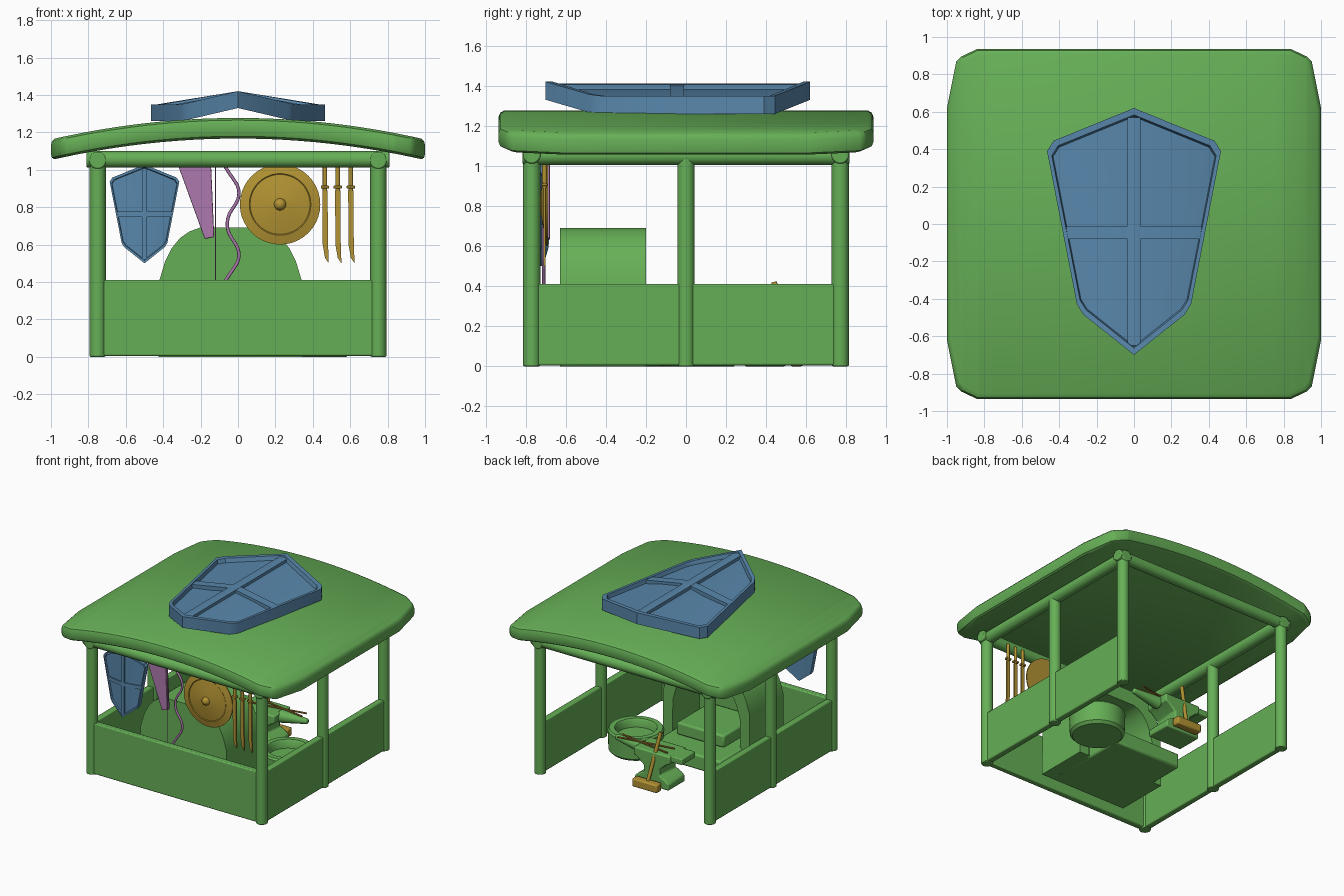
import bpy, bmesh, math
from mathutils import Vector, Matrix

if "Cube" in bpy.data.objects:
    bpy.data.objects.remove(bpy.data.objects["Cube"])


def material(name, rgb):
    m = bpy.data.materials.new(name)
    m.diffuse_color = (*rgb, 1)
    m.use_nodes = True
    m.node_tree.nodes["Principled BSDF"].inputs["Base Color"].default_value = m.diffuse_color
    return m


GREEN = material("green", (0.133, 0.428, 0.094))
BLUE = material("blue", (0.098, 0.243, 0.41))
GOLD = material("gold", (0.448, 0.292, 0.033))
PURPLE = material("purple", (0.417, 0.191, 0.417))
BROWN = material("brown", (0.32, 0.18, 0.03))


def finish(name, bm, mat, bevel=0, matrix=None):
    bmesh.ops.recalc_face_normals(bm, faces=bm.faces)
    me = bpy.data.meshes.new(name)
    bm.to_mesh(me)
    bm.free()
    ob = bpy.data.objects.new(name, me)
    bpy.context.collection.objects.link(ob)
    me.materials.append(mat)
    if matrix:
        ob.matrix_world = matrix
    if bevel:
        b = ob.modifiers.new("bevel", "BEVEL")
        b.width, b.segments, b.limit_method = bevel, 2, "ANGLE"
    return ob


def prism(name, pts, y0, y1, mat, bevel=0):
    """Outline in x, z pushed along y."""
    bm = bmesh.new()
    f = bm.faces.new([bm.verts.new((x, y0, z)) for x, z in pts])
    g = bmesh.ops.extrude_face_region(bm, geom=[f])["geom"]
    bmesh.ops.translate(bm, vec=(0, y1 - y0, 0), verts=[v for v in g if isinstance(v, bmesh.types.BMVert)])
    return finish(name, bm, mat, bevel)


def box(name, x0, x1, y0, y1, z0, z1, mat, bevel=0.008):
    return prism(name, [(x0, z0), (x1, z0), (x1, z1), (x0, z1)], y0, y1, mat, bevel)


def rod(name, a, b, r, mat, r2=None, sides=24, bevel=0):
    a, b = Vector(a), Vector(b)
    bm = bmesh.new()
    bmesh.ops.create_cone(bm, cap_ends=True, segments=sides, radius1=r, radius2=r if r2 is None else r2, depth=(b - a).length)
    q = (b - a).to_track_quat("Z", "Y").to_matrix().to_4x4()
    return finish(name, bm, mat, bevel, Matrix.Translation((a + b) / 2) @ q)


def lathe(name, profile, matrix, mat, n=40):
    bm = bmesh.new()
    vs = [bm.verts.new((r, 0, z)) for r, z in profile]
    es = [bm.edges.new(p) for p in zip(vs, vs[1:])]
    bmesh.ops.spin(bm, geom=vs + es, cent=(0, 0, 0), axis=(0, 0, 1), angle=2 * math.pi, steps=n)
    bmesh.ops.remove_doubles(bm, verts=bm.verts, dist=0.0005)
    return finish(name, bm, mat, 0, matrix)


def kite_shield(name, matrix):
    """Folded shield with raised rim and a raised cross."""
    half = [(0, .62), (.43, .445), (.465, .39), (.305, -.43), (.27, -.485), (0, -.70)]
    ring = half + [(-x, y) for x, y in half[-2:0:-1]]
    fold = lambda x: .07 * (1 - min(abs(x) / .3, 1))
    bm = bmesh.new()
    rings = []
    for s, z in ((1, 0), (1, .09), (.945, .09), (.93, .058)):
        rings.append([bm.verts.new((x * s, (y + .04) * s - .04, z + fold(x))) for x, y in ring])
    n = len(ring)
    for a, b in zip(rings, rings[1:]):
        for i in range(n):
            j = (i + 1) % n
            bm.faces.new((a[i], a[j], b[j], b[i]))
    for r in (rings[0], rings[-1]):
        bm.faces.new(r[:6])
        bm.faces.new(r[5:] + r[:1])
    finish(name, bm, BLUE, 0, matrix)
    for part, prof, y0, y1 in (
        ("upright", [(-.035, .10), (.035, .10), (.035, .145), (0, .152), (-.035, .145)], -.65, .57),
        ("crossbar", [(-.36, .03), (0, .11), (.36, .03), (.36, .085), (0, .15), (-.36, .085)], -.08, -.01),
    ):
        prism(f"{name}_{part}", prof, y0, y1, BLUE).matrix_world = matrix


# posts, beams and low walls
for sx in (-1, 1):
    for y in (-.77, 0, .77):
        rod("post", (sx * .75, y, 0), (sx * .75, y, 1.04), .043, GREEN, bevel=.006)
    rod("side_beam", (sx * .75, -.815, 1.05), (sx * .75, .815, 1.05), .046, GREEN, bevel=.008)
    rod("cross_beam", (-.81, sx * .77, 1.055), (.81, sx * .77, 1.055), .044, GREEN, bevel=.008)
    for y0, y1 in ((-.75, 0), (0, .75)):
        box("side_wall", sx * .75 - .025, sx * .75 + .025, y0, y1, .005, .41, GREEN)
box("front_wall", -.74, .74, -.795, -.745, .005, .41, GREEN)

# arched roof slab with clipped corners
corner = [(1.0, .62), (.95, .87), (.925, .895), (.84, .935)]
outline = corner + [(-x, y) for x, y in corner[::-1]]
outline += [(-x, -y) for x, y in outline]
bm = bmesh.new()
levels = []
for inset, z in ((.03, 1.052), (.008, 1.064), (0, 1.085), (0, 1.13), (.008, 1.15), (.03, 1.162)):
    levels.append([bm.verts.new((x * (1 - inset * .6), y * (1 - inset), z)) for x, y in outline])
n = len(outline)
for a, b in zip(levels, levels[1:]):
    for i in range(n):
        bm.faces.new((a[i], a[(i + 1) % n], b[(i + 1) % n], b[i]))
bm.faces.new(levels[0])
bm.faces.new(levels[-1])
for k in range(-11, 12):
    bmesh.ops.bisect_plane(bm, geom=bm.verts[:] + bm.edges[:] + bm.faces[:], plane_co=(k / 12, 0, 0), plane_no=(1, 0, 0))
for v in bm.verts:
    v.co.z += .115 * (1 - v.co.x ** 2)
finish("roof", bm, GREEN)

# shields on the roof and on the front
kite_shield("roof_shield", Matrix.Translation((0, 0, 1.26)))
kite_shield("hanging_shield", Matrix.Translation((-.5, -.685, .78)) @ Matrix.Rotation(math.pi / 2, 4, "X") @ Matrix.Scale(.4, 4))
lathe("round_shield", [(0, 0), (.215, 0), (.215, .008), (.165, .02), (.16, .016), (.06, .034), (.032, .036),
                       (.028, .05), (.016, .062), (0, .066)],
      Matrix.Translation((.225, -.69, .815)) @ Matrix.Rotation(math.pi / 2, 4, "X"), GOLD)

# three hanging knives
for x in (.465, .533, .603):
    prism("knife_blade", [(x - .014, .89), (x + .014, .89), (x + .016, .62), (x + .02, .50), (x, .53), (x - .012, .60)],
          -.712, -.70, GOLD)
    rod("knife_grip", (x, -.706, .89), (x, -.706, 1.03), .012, GOLD, sides=12)
    box("knife_guard", x - .022, x + .022, -.72, -.692, .90, .915, GOLD, .003)

# tapered scabbard, bow and bowstring
prism("scabbard", [(-.33, 1.05), (-.145, 1.05), (-.127, .64), (-.178, .63)], -.71, -.68, PURPLE, .004)
cu = bpy.data.curves.new("bow", "CURVE")
cu.dimensions, cu.bevel_depth, cu.bevel_resolution = "3D", .009, 2
sp = cu.splines.new("NURBS")
path = [(-.12, 1.08), (-.08, 1.04), (-.05, .98), (.01, .91), (.005, .83), (-.06, .76), (-.06, .66),
        (.005, .59), (.01, .51), (-.05, .44), (-.08, .38), (-.12, .34)]
sp.points.add(len(path) - 1)
for p, (x, z) in zip(sp.points, path):
    p.co = (x, -.71, z, 1)
sp.use_endpoint_u, sp.order_u = True, 4
cu.materials.append(PURPLE)
bpy.context.collection.objects.link(bpy.data.objects.new("bow", cu))
rod("bowstring", (-.12, -.715, .34), (-.12, -.715, 1.08), .002, PURPLE, sides=6)

# arched forge with open mouth towards the back
side = [(.385, 0), (.38, .41), (.35, .51), (.315, .58), (.27, .635), (.22, .67), (.165, .69)]
arch = [(x - .04, z) for x, z in side] + [(-x - .04, z) for x, z in side[::-1]]
mouth = [((x + .04) * .78 - .04, z * .84) for x, z in arch]
prism("forge_back", arch, -.63, -.54, GREEN)
prism("forge_arch", arch + mouth[::-1], -.54, -.20, GREEN)
box("forge_floor", -.40, .32, -.60, -.22, .002, .10, GREEN)
box("forge_hearth", -.36, .24, -.58, .08, 0, .12, GREEN, .015)
box("fire_bed", -.25, .17, -.54, -.12, .12, .22, GREEN, .015)

# water basin
lathe("water_basin", [(0, 0), (.18, 0), (.2, .02), (.205, .17), (.195, .185), (.155, .185), (.145, .17), (.14, .12), (0, .12)],
      Matrix.Translation((.4, .06, 0)), GREEN)

# anvil: waisted body, heel and horn
waist = [(.15, 0), (.15, .05), (.12, .075), (.07, .10), (.07, .15), (.13, .20), (.16, .215), (.16, .275)]
body = [(x - .045, z) for x, z in waist] + [(-x - .045, z) for x, z in waist[::-1]]
prism("anvil_body", body, .29, .50, GREEN, .01)
box("anvil_heel", -.30, -.15, .31, .48, .225, .275, GREEN)
rod("anvil_horn", (.10, .395, .235), (.34, .395, .255), .05, GREEN, .02, bevel=.008)

# hammer leaning on the anvil
rod("hammer_handle", (-.04, .55, .03), (-.085, .44, .42), .014, GOLD, sides=12)
box("hammer_head", -.15, .07, .52, .585, .0, .065, GOLD, .01)

# tongs lying on the anvil
for s in (-1, 1):
    rod("tongs_handle", (-.16, .42 + s * .045, .285), (.17, .42 - s * .008, .285), .007, BROWN, sides=8)
    rod("tongs_jaw", (.17, .42 - s * .008, .285), (.29, .42 - s * .03, .285), .007, BROWN, sides=8)

# smooth shading with sharp edges kept
bpy.ops.object.select_all(action="DESELECT")
for ob in bpy.context.scene.objects:
    if ob.type == "MESH":
        ob.select_set(True)
        bpy.context.view_layer.objects.active = ob
bpy.ops.object.shade_smooth_by_angle(angle=math.radians(35))
